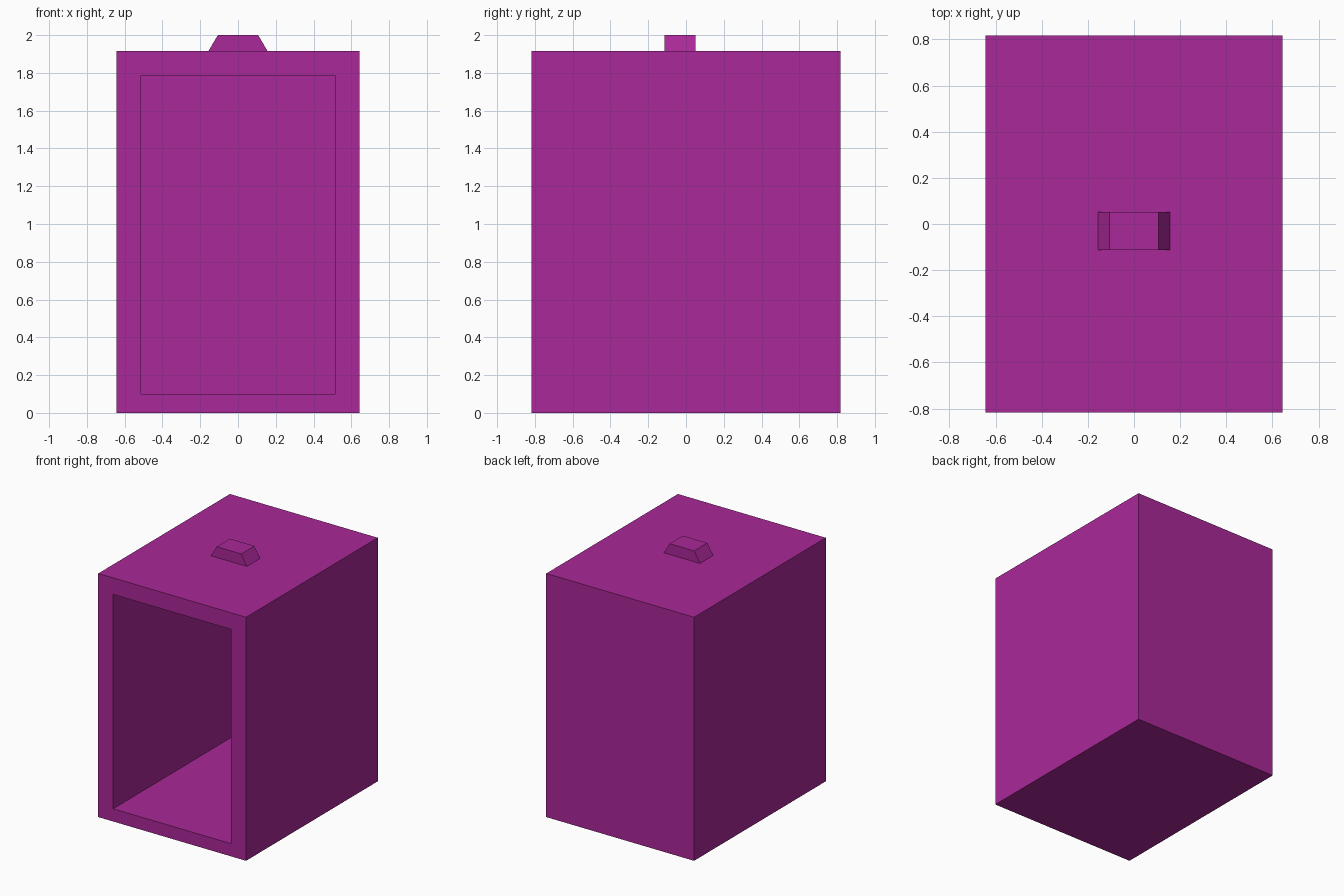
import bpy
import bmesh
from mathutils import Vector

if "Cube" in bpy.data.objects:
    bpy.data.objects.remove(bpy.data.objects["Cube"], do_unlink=True)

# Single purple material
purple = bpy.data.materials.new("purple")
purple.use_nodes = True
colour = (0.4, 0.021, 0.314, 1.0)
purple.diffuse_color = colour
purple.node_tree.nodes["Principled BSDF"].inputs["Base Color"].default_value = colour


def box_mesh(low, high):
    """Bmesh box spanning two opposite corners."""
    bm = bmesh.new()
    bmesh.ops.create_cube(bm, size=1)
    low, high = Vector(low), Vector(high)
    for v in bm.verts:
        v.co = (low + high) / 2 + v.co * (high - low)
    return bm


def finish(bm, name):
    bmesh.ops.recalc_face_normals(bm, faces=bm.faces)
    mesh = bpy.data.meshes.new(name)
    bm.to_mesh(mesh)
    bm.free()
    mesh.materials.append(purple)
    obj = bpy.data.objects.new(name, mesh)
    bpy.context.collection.objects.link(obj)


HALF_W, HALF_D, HEIGHT = 0.643, 0.818, 1.915
WALL, FLOOR = 0.13, 0.10

# Hollow cabinet: outline the opening on the front face, then push it inward
bm = box_mesh((-HALF_W, -HALF_D, 0), (HALF_W, HALF_D, HEIGHT))
front = min(bm.faces, key=lambda f: f.calc_center_median().y)
bmesh.ops.inset_individual(bm, faces=[front], thickness=WALL, use_even_offset=True)
for v in front.verts:
    if v.co.z < HEIGHT / 2:
        v.co.z = FLOOR
back = bmesh.ops.extrude_discrete_faces(bm, faces=[front])["faces"][0]
for v in back.verts:
    v.co.y = HALF_D - WALL
finish(bm, "cabinet_shell")

# Tapered block on the roof
bm = box_mesh((-0.157, -0.113, HEIGHT), (0.157, 0.051, 2.0))
for v in bm.verts:
    if v.co.z > HEIGHT + 0.01:
        v.co.x *= 0.68
finish(bm, "roof_handle")
